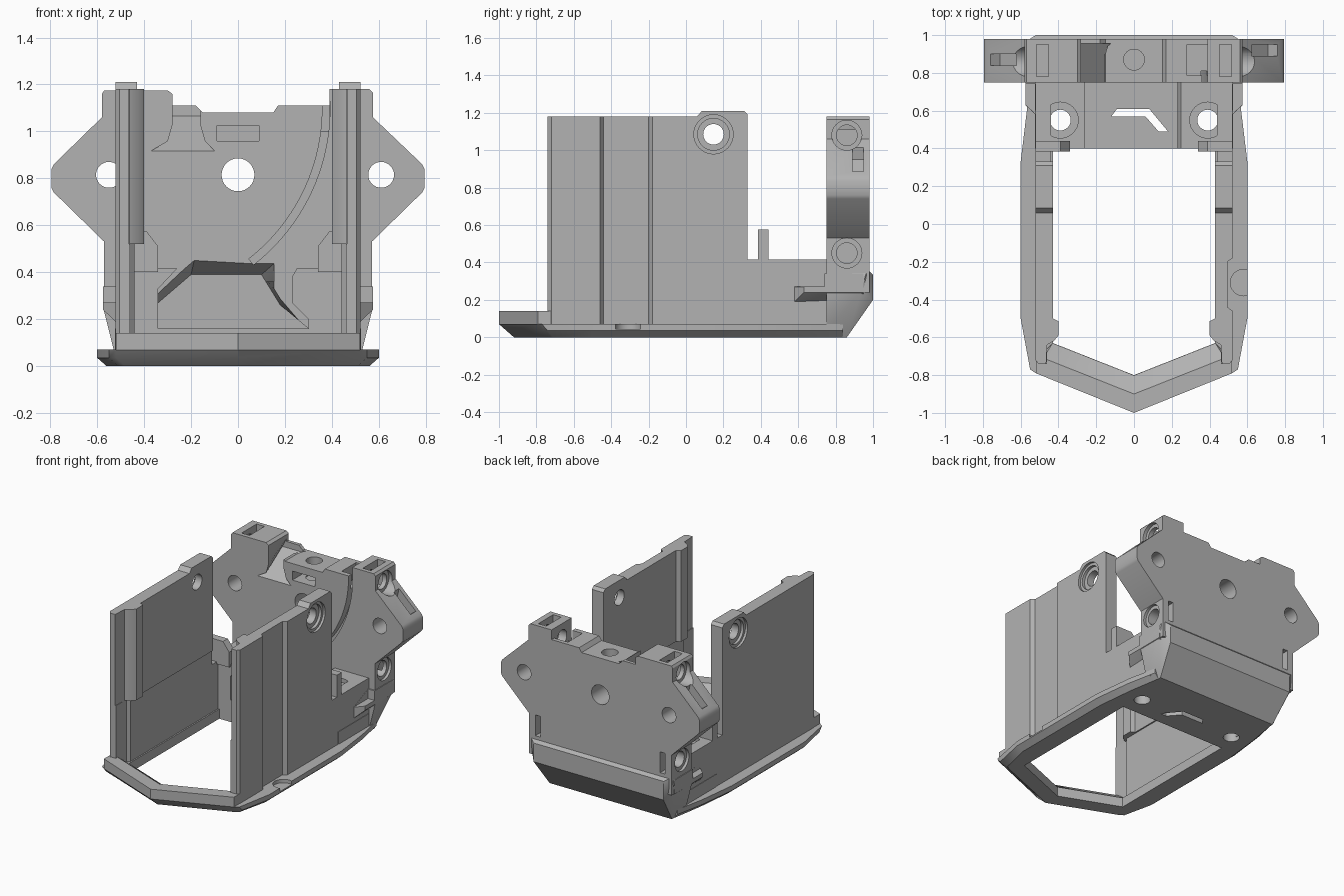
import bpy, bmesh, math
from mathutils import Vector

if "Cube" in bpy.data.objects:
    bpy.data.objects.remove(bpy.data.objects["Cube"], do_unlink=True)

grey = bpy.data.materials.new("plain grey")
grey.use_nodes = True
grey.diffuse_color = (0.45, 0.45, 0.45, 1)
grey.node_tree.nodes["Principled BSDF"].inputs["Base Color"].default_value = (0.45, 0.45, 0.45, 1)


def finish(name, bm):
    bmesh.ops.recalc_face_normals(bm, faces=bm.faces)
    me = bpy.data.meshes.new(name)
    bm.to_mesh(me)
    bm.free()
    me.materials.append(grey)
    ob = bpy.data.objects.new(name, me)
    bpy.context.collection.objects.link(ob)
    return ob


def loft(name, rings):
    """Closed solid through rings of equal point count."""
    bm = bmesh.new()
    vs = [[bm.verts.new(p) for p in r] for r in rings]
    n = len(vs[0])
    for a, b in zip(vs, vs[1:]):
        for i in range(n):
            bm.faces.new((a[i], a[(i + 1) % n], b[(i + 1) % n], b[i]))
    bm.faces.new(vs[0])
    bm.faces.new(vs[-1])
    return finish(name, bm)


def place(p, axis, d):
    u, v = p
    return {"x": (d, u, v), "y": (u, d, v), "z": (u, v, d)}[axis]


def prism(name, pts, axis, a, b):
    return loft(name, [[place(p, axis, d) for p in pts] for d in (a, b)])


def rect(u0, u1, v0, v1):
    return [(u0, v0), (u1, v0), (u1, v1), (u0, v1)]


def circle(u, v, r, n=32):
    return [(u + r * math.cos(math.tau * i / n), v + r * math.sin(math.tau * i / n)) for i in range(n)]


def hull(name, pts):
    bm = bmesh.new()
    for p in pts:
        bm.verts.new(p)
    bmesh.ops.convex_hull(bm, input=bm.verts)
    return finish(name, bm)


def flip(pts, s):
    return [(s * p[0], *p[1:]) for p in pts]


def mirrored(half):
    """Outline from its right half, which runs from the front to the back."""
    return half + flip([p for p in reversed(half) if abs(p[0]) > 1e-6], -1)


def cut(ob, cutters):
    for c in cutters:
        m = ob.modifiers.new("cut", "BOOLEAN")
        m.operation, m.solver, m.object = "DIFFERENCE", "EXACT", c
    dg = bpy.context.evaluated_depsgraph_get()
    me = bpy.data.meshes.new_from_object(ob.evaluated_get(dg))
    ob.modifiers.clear()
    ob.data = me


def drop(cutters):
    for c in cutters:
        bpy.data.objects.remove(c, do_unlink=True)


parts = []

# Base frame with chamfered underside
outline = [(0, -1), (.52, -.79), (.55, -.77), (.6, -.5), (.6, .33), (.565, .62), (.52, .84)]
lower = [(0, -.92), (.48, -.73), (.51, -.71), (.56, -.49), (.56, .32), (.53, .6), (.49, .84)]
middle = [((a[0] * 2 + b[0]) / 3 if i < 1 else a[0], (a[1] + b[1]) / 2 if i < 3 else a[1])
          for i, (a, b) in enumerate(zip(outline, lower))]
base = loft("base_frame", [[(x, y, z) for x, y in mirrored(h)]
                           for h, z in ((lower, 0), (middle, .035), (outline, .07))])

# Raised front lip, sloping down to the opening
tips = [(-.52, -.79), (0, -1), (.52, -.79)]
lip = loft("front_lip", [[(x, y, z) for x, y in tips + inner] for inner, z in (
    ([(.52, -.72), (.43, -.63), (0, -.8), (-.43, -.63), (-.52, -.72)], .069),
    ([(.52, -.72), (.48, -.71), (0, -.9), (-.48, -.71), (-.52, -.72)], .14))])
parts += [base, lip]

# Floor behind the opening
floor = prism("rear_floor", rect(-.525, .525, .4, .8), "z", .03, .16)

# Screw bosses beside the floor
boss_r = prism("screw_boss_left", [(.52, .1), (.3, .1), (.3, .2), (.23, .27), (.23, .38), (.25, .415), (.52, .415)], "y", .4, .78)
boss_l = prism("screw_boss_right", [(-.52, .1), (-.34, .1), (-.34, .33), (-.26, .415), (-.52, .415)], "y", .4, .78)
parts += [floor, boss_r, boss_l]

# Opening, screw holes and a plain vent
opening = prism("cutter", mirrored([(0, -.8), (.43, -.63), (.43, .4)]), "z", -.1, .3)
cut(base, [opening])
drop([opening])
cutters = [prism("cutter", circle(s * .39, .55, .055), "z", -.1, .6) for s in (1, -1)]
cutters += [prism("cutter", circle(s * .39, .55, .095), "z", .385, .6) for s in (1, -1)]
vent = prism("cutter", [(-.12, .57), (.06, .57), (.13, .49), (.18, .49), (.08, .61), (-.09, .61)], "z", -.1, .6)
notch = prism("cutter", circle(.58, -.31, .07), "z", .045, .2)
for ob in (floor, boss_r, boss_l, base):
    cut(ob, cutters)
cut(floor, [vent])
cut(base, [vent, notch])
drop(cutters + [vent, notch])

# Tall side walls
for s, side in ((1, "left"), (-1, "right")):
    if s > 0:
        outer = [(.522, -.72), (.522, -.46), (.495, -.44), (.495, -.2), (.522, -.18), (.522, .33)]
    else:
        outer = [(.522, -.72), (.522, .33)]
    plan = [(.465, -.74), (.505, -.74)] + outer + [(.43, .33), (.43, -.5), (.4, -.515), (.4, -.59), (.425, -.62), (.46, -.64)]
    upper = prism(side + "_wall_upper", flip(plan, s), "z", .52, 1.18)
    plan2 = [(.46, -.74), (.505, -.74)] + outer + [(.44, .33), (.44, -.6), (.46, -.62)]
    low = prism(side + "_wall_lower", flip(plan2, s), "z", .02, .52)
    top = prism(side + "_wall_top_pad", [(.05, 1.17), (.085, 1.21), (.31, 1.21), (.33, 1.19), (.33, 1.0), (.05, 1.0)],
                "x", s * .43, s * .522)
    x0, x1 = s * .3, s * .7
    cs = [prism("cutter", circle(.147, 1.085, .055), "x", x0, x1),
          prism("cutter", circle(.147, 1.085, .105), "x", s * .505, x1),
          prism("cutter", circle(.147, 1.085, .085), "x", s * .485, x1)]
    for ob in (upper, top):
        cut(ob, cs)
    drop(cs)
    # Low wall joining the back, upright post and side flare
    rear = prism(side + "_rear_side_wall", rect(.32, .76, .03, .415), "x", s * .44, s * .522)
    post = prism(side + "_post", flip([(.34, .4), (.34, .51), (.39, .575), (.522, .575), (.522, .4)], s), "y", .385, .44)
    flare = hull(side + "_flare", flip([(.5, .58, .19), (.522, .58, .19), (.5, .58, .27), (.522, .58, .27),
                                        (.575, .63, .24), (.575, .63, .27), (.575, .95, .24), (.575, .95, .34),
                                        (.5, .95, .19), (.5, .95, .34), (.575, .74, .34), (.5, .74, .34)], s))
    cs = [prism("cutter", rect(.5, .74, .271, .5), "x", s * .523, s * .7)]
    cut(flare, cs)
    drop(cs)
    parts += [upper, low, top, rear, post, flare]

# Sloped rear bumper
half = [(.52, .75, .03), (.49, .8, 0), (.49, .86, 0), (.52, 1, .2), (.52, 1, .335), (.575, .96, .335),
        (.575, .94, .25), (.575, .75, .25), (.56, .975, .36), (.56, .75, .36)]
bumper = hull("rear_bumper", half + flip(half, -1))
parts.append(bumper)

# Thick back plate with side points
plate = prism("back_plate", [
    (.57, .24), (.57, .53), (.785, .74), (.795, .76), (.795, .84), (.785, .86), (.575, 1.06), (.575, 1.165), (.56, 1.18),
    (.39, 1.18), (.39, 1.11), (.17, 1.11), (.15, 1.08), (-.15, 1.08), (-.18, 1.11), (-.28, 1.11), (-.28, 1.16),
    (-.3, 1.175), (-.57, 1.175), (-.58, 1.16), (-.58, 1.06), (-.785, .86), (-.795, .84), (-.795, .76),
    (-.785, .74), (-.57, .53), (-.57, .24)], "y", .75, .98)
parts.append(plate)

cs = [prism("cutter", circle(x, .815, r), "y", .6, 1.2) for x, r in ((-.55, .055), (.61, .055), (0, .07))]
# Funnel between the upper left lug and the centre
fun = [(-.28, 1.3), (-.28, 1.02), (-.3, .95), (-.37, .91), (-.1, .91), (-.14, .95), (-.16, 1.02), (-.16, 1.3)]
cs.append(loft("cutter", [[(x, .74, z) for x, z in fun],
                          [(x, .955, z if z > 1.2 else z * .6 + .52) for x, z in fun]]))
# Curved wire channel and the pocket above it
arc = [math.radians(-54 * i / 20 + 2) for i in range(21)]
band = [(-.456 + r * math.cos(a), 1.1 + r * math.sin(a))
        for r, seq in ((.816, arc), (.848, arc[::-1])) for a in seq]
cs.append(prism("cutter", band, "y", .7, .81))
cs.append(prism("cutter", rect(.28, .39, .785, .95), "z", 1.0, 1.3))
# Nut slots on the front, top, slopes and back
cs.append(prism("cutter", rect(-.09, .09, .96, 1.025), "y", .7, .93))
cs.append(prism("cutter", circle(0, .87, .055), "z", .95, 1.2))
for s in (1, -1):
    cs.append(prism("cutter", rect(s * .485 - .032, s * .485 + .032, .78, .95), "z", 1.0, 1.3))
    yc = .92 if s > 0 else .87
    cs.append(prism("cutter", flip([(.65, 1.1), (.61, .92), (.71, .82), (.85, .92)], s), "y", yc - .03, yc + .03))
    cs[-1].location.z = .03
    cs.append(prism("cutter", rect(s * .5 - .02, s * .5 + .02, .38, .53), "y", .9, 1.1))
    for z in (1.08, .45):
        for r, d in ((.08, .55), (.055, .36)):
            cs.append(prism("cutter", circle(.86, z, r), "x", s * d, s * .7))
# Recess above the rear floor
tunnel = loft("cutter", [[(-.34, .7, .16), (.3, .7, .16), (.18, .7, .3), (.18, .7, .46), (-.18, .7, .48), (-.34, .7, .33)],
                         [(-.34, .85, .16), (.3, .85, .16), (.18, .85, .26), (.1, .85, .39), (-.2, .85, .39), (-.34, .85, .27)]])
cs.append(tunnel)
bpy.context.view_layer.update()
cut(plate, cs)
cut(bumper, [tunnel])
drop(cs)

# Smooth round walls, sharp edges kept
bpy.ops.object.select_all(action="DESELECT")
for ob in parts:
    ob.select_set(True)
bpy.context.view_layer.objects.active = parts[0]
bpy.ops.object.shade_smooth_by_angle(angle=math.radians(30))
